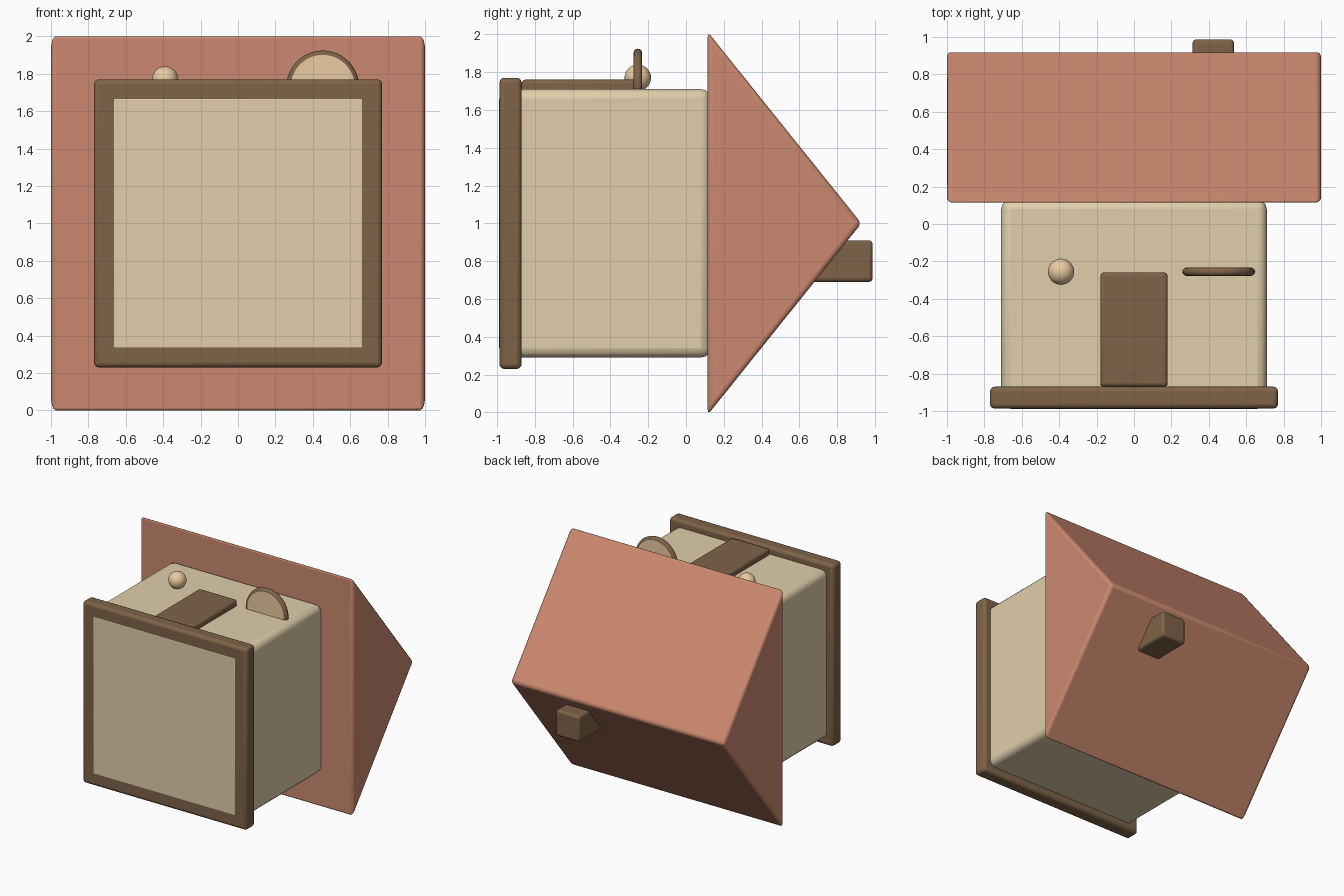
import bpy, bmesh, math

if "Cube" in bpy.data.objects:
    bpy.data.objects.remove(bpy.data.objects["Cube"])


def material(name, rgb):
    m = bpy.data.materials.new(name)
    m.diffuse_color = (*rgb, 1)
    m.use_nodes = True
    m.node_tree.nodes["Principled BSDF"].inputs["Base Color"].default_value = m.diffuse_color
    return m


TERRACOTTA = material("terracotta", (0.60, 0.25, 0.16))
CREAM = material("cream", (0.75, 0.62, 0.41))
BROWN = material("brown", (0.21, 0.125, 0.065))
PEACH = material("peach", (0.83, 0.60, 0.36))


def finish(obj, name, mat, bevel=0):
    obj.name = name
    obj.data.materials.append(mat)
    if bevel:
        mod = obj.modifiers.new("Bevel", 'BEVEL')
        mod.width = bevel
        mod.segments = 3
        mod.limit_method = 'ANGLE'
    bpy.ops.object.select_all(action='DESELECT')
    obj.select_set(True)
    bpy.context.view_layer.objects.active = obj
    bpy.ops.object.shade_smooth_by_angle(angle=math.radians(35))
    return obj


def box(name, mat, x, y, z, bevel):
    bpy.ops.mesh.primitive_cube_add(size=1)
    obj = bpy.context.object
    for v in obj.data.vertices:
        v.co = [(r[0] + r[1]) / 2 + c * (r[1] - r[0]) for r, c in zip((x, y, z), v.co)]
    return finish(obj, name, mat, bevel)


# House lies on its back: its own "up" points along +y
box("base_plate", BROWN, (-0.77, 0.77), (-0.987, -0.87), (0.23, 1.77), 0.025)
box("walls", CREAM, (-0.71, 0.71), (-0.988, 0.13), (0.29, 1.71), 0.05)
box("door", BROWN, (-0.18, 0.18), (-0.87, -0.26), (1.66, 1.76), 0.02)
box("chimney", BROWN, (0.313, 0.535), (0.55, 0.987), (0.69, 0.91), 0.02)

# Gable roof: triangular profile extruded along x
bm = bmesh.new()
profile = [(0.115, -0.013), (0.928, 1.0), (0.115, 2.013)]
face = bm.faces.new([bm.verts.new((-1, y, z)) for y, z in profile])
ext = bmesh.ops.extrude_face_region(bm, geom=[face])
bmesh.ops.translate(bm, vec=(2, 0, 0),
                    verts=[g for g in ext["geom"] if isinstance(g, bmesh.types.BMVert)])
bmesh.ops.recalc_face_normals(bm, faces=bm.faces)
mesh = bpy.data.meshes.new("roof")
bm.to_mesh(mesh)
bm.free()
roof = bpy.data.objects.new("roof", mesh)
bpy.context.collection.objects.link(roof)
finish(roof, "roof", TERRACOTTA, 0.025)

# Round window: ring and pane standing out of the wall
spot = dict(location=(0.453, -0.255, 1.73), rotation=(math.pi / 2, 0, 0))
bpy.ops.mesh.primitive_torus_add(major_radius=0.171, minor_radius=0.023,
                                 major_segments=48, minor_segments=12, **spot)
finish(bpy.context.object, "window_frame", BROWN)
bpy.ops.mesh.primitive_cylinder_add(vertices=48, radius=0.171, depth=0.046, **spot)
finish(bpy.context.object, "window_pane", PEACH)

# Round lamp beside the door
bpy.ops.mesh.primitive_uv_sphere_add(segments=32, ring_count=16, radius=0.07,
                                     location=(-0.39, -0.255, 1.77))
finish(bpy.context.object, "lamp", PEACH)
